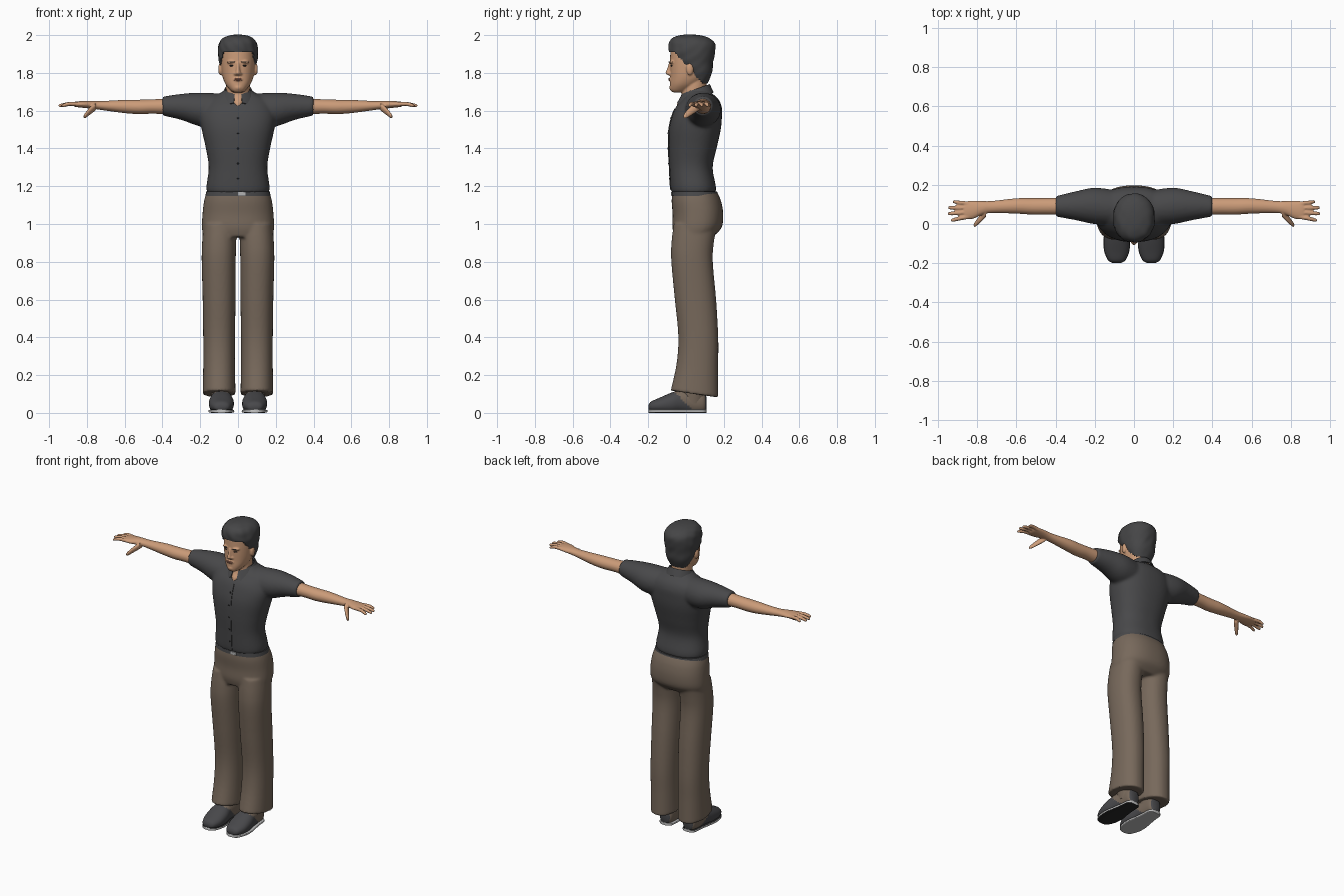
import bpy, bmesh, math
from mathutils import Vector, Matrix
from mathutils.bvhtree import BVHTree

cube = bpy.data.objects.get("Cube")
if cube:
    bpy.data.objects.remove(cube, do_unlink=True)


def material(name, r, g, b):
    m = bpy.data.materials.new(name)
    m.use_nodes = True
    m.diffuse_color = (r, g, b, 1)
    bsdf = m.node_tree.nodes["Principled BSDF"]
    bsdf.inputs["Base Color"].default_value = (r, g, b, 1)
    bsdf.inputs["Roughness"].default_value = 0.8
    return m


SKIN = material("skin", 0.60, 0.33, 0.19)
SHIRT = material("charcoal shirt", 0.065, 0.065, 0.068)
HAIR = material("dark hair", 0.06, 0.06, 0.062)
TROUSER = material("brown trousers", 0.185, 0.14, 0.105)
SHOE = material("dark shoe", 0.065, 0.065, 0.07)
SOLE = material("pale sole rim", 0.5, 0.5, 0.5)
LIP = material("lips", 0.42, 0.18, 0.12)
BLACK = material("black", 0.02, 0.02, 0.02)
METAL = material("buckle metal", 0.45, 0.45, 0.45)


def smooth_rows(rows, steps=5):
    """Catmull-Rom interpolation between the given sections."""
    rows = [Vector(r) for r in rows]
    out = []
    for i in range(len(rows) - 1):
        p0, p1, p2 = rows[max(i - 1, 0)], rows[i], rows[i + 1]
        p3 = rows[min(i + 2, len(rows) - 1)]
        for s in range(steps):
            t = s / steps
            out.append(0.5 * (2 * p1 + (p2 - p0) * t + (2 * p0 - 5 * p1 + 4 * p2 - p3) * t * t
                              + (3 * p1 - p0 - 3 * p2 + p3) * t ** 3))
    return out + [rows[-1]]


def loft(bm, rows, axis="z", n=40, power=2.0):
    """Closed tube; each row is position on axis, two centres, two radii."""
    rings = []
    for t, a, b, ra, rb in smooth_rows(rows):
        ring = []
        for k in range(n):
            c, s = math.cos(math.tau * k / n), math.sin(math.tau * k / n)
            u = a + ra * math.copysign(abs(c) ** (2 / power), c)
            v = b + rb * math.copysign(abs(s) ** (2 / power), s)
            ring.append(bm.verts.new({"x": (t, u, v), "y": (u, t, v), "z": (u, v, t)}[axis]))
        rings.append(ring)
    for low, high in zip(rings, rings[1:]):
        for k in range(n):
            bm.faces.new((low[k], low[k - 1], high[k - 1], high[k]))
    bm.faces.new(rings[0])
    bm.faces.new(rings[-1])
    return [v for ring in rings for v in ring]


def ball(bm, centre, size):
    m = Matrix.Translation(centre) @ Matrix.Diagonal((*size, 1))
    bmesh.ops.create_uvsphere(bm, u_segments=20, v_segments=12, radius=1, matrix=m)


def mirror(bm):
    geom = bmesh.ops.duplicate(bm, geom=bm.verts[:] + bm.edges[:] + bm.faces[:])["geom"]
    for v in geom:
        if isinstance(v, bmesh.types.BMVert):
            v.co.x *= -1


def finish(name, bm, mats, voxel=0, smooth=3, thick=0):
    """Turn the bmesh into an object, optionally fused into one skin."""
    bmesh.ops.recalc_face_normals(bm, faces=bm.faces[:])
    me = bpy.data.meshes.new(name)
    bm.to_mesh(me)
    bm.free()
    ob = bpy.data.objects.new(name, me)
    bpy.context.collection.objects.link(ob)
    if voxel:
        r = ob.modifiers.new("fuse", "REMESH")
        r.mode, r.voxel_size = "VOXEL", voxel
        s = ob.modifiers.new("soften", "SMOOTH")
        s.factor, s.iterations = 0.5, smooth
    if thick:
        s = ob.modifiers.new("thickness", "SOLIDIFY")
        s.thickness, s.offset = thick, 0
    if voxel or thick:
        deps = bpy.context.evaluated_depsgraph_get()
        baked = bpy.data.meshes.new_from_object(ob.evaluated_get(deps))
        ob.modifiers.clear()
        ob.data = baked
    ob.data.materials.clear()
    for m in mats:
        ob.data.materials.append(m)
    bpy.context.view_layer.objects.active = ob
    bpy.ops.object.select_all(action="DESELECT")
    ob.select_set(True)
    bpy.ops.object.shade_smooth_by_angle(angle=math.radians(50))
    return ob


def front_finder(ob):
    tree = BVHTree.FromPolygons([v.co for v in ob.data.vertices],
                                [p.vertices[:] for p in ob.data.polygons])
    return lambda x, z: tree.ray_cast(Vector((x, -2, z)), Vector((0, 1, 0)))[0].y


# Shirt: torso and both sleeves fused
bm = bmesh.new()
loft(bm, [(.08, .08, 1.60, .09, .09), (.2, .092, 1.606, .093, .089), (.3, .093, 1.62, .073, .069),
          (.4, .09, 1.624, .052, .05)], "x")
mirror(bm)
loft(bm, [(1.165, 0, .04, .163, .117), (1.2, 0, .038, .167, .12), (1.3, 0, .027, .155, .114),
          (1.4, 0, .035, .170, .127), (1.5, 0, .047, .192, .137), (1.57, 0, .058, .2, .132),
          (1.62, 0, .068, .185, .121), (1.66, 0, .076, .16, .096), (1.69, 0, .07, .1, .07),
          (1.71, 0, .06, .07, .06)], n=56, power=2.3)
shirt = finish("shirt", bm, [SHIRT], voxel=.009, smooth=6)
shirt_y = front_finder(shirt)

# Collar: open band with two dropped points
bm = bmesh.new()
prev = None
for k in range(41):
    a = math.radians(14 + 332 * k / 40)
    front = max(math.cos(a), 0)
    x, y = math.sin(a), -math.cos(a)
    tip = max(0, 1 - abs(front - .85) / .3)
    row = [bm.verts.new((x * r, .052 + y * ry, z)) for r, ry, z in (
        (.066, .07, 1.70 + .025 * y), (.07, .074, 1.712 + .025 * y),
        (.09, .092 + .012 * tip, 1.675 + .02 * y - .025 * tip))]
    if prev:
        for i in range(2):
            bm.faces.new((prev[i], row[i], row[i + 1], prev[i + 1]))
    prev = row
finish("collar", bm, [SHIRT], thick=.006)

# Button strip and buttons
bm = bmesh.new()
prev = None
for k in range(31):
    z = 1.18 + .43 * k / 30
    row = [bm.verts.new((x, shirt_y(x, z) - .002, z)) for x in (-.014, 0, .014)]
    if prev:
        for i in range(2):
            bm.faces.new((prev[i], prev[i + 1], row[i + 1], row[i]))
    prev = row
finish("button_strip", bm, [SHIRT], thick=.004)
bm = bmesh.new()
for k in range(5):
    z = 1.24 + .08 * k
    ball(bm, (0, shirt_y(0, z) - .004, z), (.005, .003, .005))
finish("buttons", bm, [BLACK])

# Trousers: legs with slanted hems fused to the hips
bm = bmesh.new()
for v in loft(bm, [(1.0, .095, .05, .088, .115), (.9, .1, .035, .09, .112), (.8, .102, .032, .09, .11),
                   (.6, .1, .05, .087, .11), (.4, .1, .065, .084, .106), (.25, .1, .06, .084, .11),
                   (.1, .1, .045, .087, .126)], power=2.2):
    v.co.z -= (v.co.y - .045) * .16 * max(0, 1 - v.co.z)
mirror(bm)
loft(bm, [(1.17, 0, .046, .166, .118), (1.12, 0, .055, .18, .131), (1.05, 0, .063, .188, .134),
          (.98, 0, .058, .191, .13), (.93, 0, .04, .182, .1)], n=56, power=2.3)
trousers = finish("trousers", bm, [TROUSER], voxel=.008, smooth=5)

# Belt and buckle
bm = bmesh.new()
loft(bm, [(1.148, 0, .047, .173, .124), (1.172, 0, .045, .168, .12)], n=56, power=2.3)
belt = finish("belt", bm, [SHIRT])
bm = bmesh.new()
bmesh.ops.create_cube(bm, size=1, matrix=Matrix.Translation((.02, front_finder(belt)(.02, 1.16) - .001, 1.16))
                      @ Matrix.Diagonal((.04, .008, .018, 1)))
finish("buckle", bm, [METAL])

# Arms and hands
bm = bmesh.new()
loft(bm, [(.36, .09, 1.622, .044, .042), (.45, .09, 1.622, .042, .038), (.52, .09, 1.62, .042, .038),
          (.6, .092, 1.622, .039, .035), (.72, .087, 1.627, .031, .024), (.77, .083, 1.631, .034, .021),
          (.82, .073, 1.633, .046, .018), (.86, .07, 1.634, .045, .014), (.872, .07, 1.634, .036, .008)], "x")
for base, tip, reach in ((.037, .02, .935), (.06, .053, .95), (.082, .083, .948), (.104, .113, .925)):
    loft(bm, [(.84, base, 1.634, .011, .012), (.89, (base + tip) / 2, 1.636, .011, .011),
              (reach - .01, tip, 1.628, .009, .009), (reach, tip, 1.626, .004, .004)], "x", n=14)
loft(bm, [(.755, .06, 1.622, .024, .022), (.785, .026, 1.597, .02, .02),
          (.81, -.001, 1.573, .014, .014), (.818, -.006, 1.567, .006, .006)], "x", n=16)
mirror(bm)
finish("arms_and_hands", bm, [SKIN], voxel=.0045, smooth=3)

# Head, neck, nose and ears
bm = bmesh.new()
ball(bm, (.094, .02, 1.82), (.011, .019, .032))
ball(bm, (.013, -.084, 1.795), (.009, .012, .008))
ball(bm, (.034, -.072, 1.857), (.026, .016, .009))
mirror(bm)
loft(bm, [(1.6, 0, .03, .02, .078), (1.64, 0, .025, .04, .072), (1.68, 0, .04, .06, .066),
          (1.76, 0, .047, .063, .062)])
loft(bm, [(1.697, 0, -.035, .025, .036), (1.71, 0, -.028, .042, .055), (1.74, 0, -.006, .066, .079),
          (1.78, 0, .014, .082, .097), (1.83, 0, .022, .089, .106), (1.88, 0, .025, .091, .109),
          (1.93, 0, .026, .088, .106), (1.965, 0, .022, .065, .08), (1.98, 0, .02, .03, .04)], power=2.15)
loft(bm, [(1.787, 0, -.082, .012, .012), (1.798, 0, -.09, .014, .019), (1.82, 0, -.085, .010, .016),
          (1.855, 0, -.078, .009, .012)], n=20)
ball(bm, (0, -.078, 1.765), (.026, .014, .012))
ball(bm, (0, -.07, 1.722), (.024, .019, .016))
head = finish("head", bm, [SKIN], voxel=.0045, smooth=4)
face_y = front_finder(head)

# Facial details: eyes, brows, lips
for name, mat, x, z, w, h in (("eye", BLACK, .035, 1.838, .013, .0035), ("eyebrow", HAIR, .035, 1.858, .02, .0035)):
    bm = bmesh.new()
    ball(bm, (x, face_y(x, z) + .001, z), (w, .004, h))
    bmesh.ops.rotate(bm, verts=bm.verts[:], cent=(x, face_y(x, z), z), matrix=Matrix.Rotation(.35, 3, "Z"))
    mirror(bm)
    finish(name + "s", bm, [mat])
bm = bmesh.new()
for z in (1.762, 1.769):
    ball(bm, (0, face_y(0, z) + .001, z), (.021, .004, .004))
finish("lips", bm, [LIP])

# Hair: shell trimmed along a slanted hairline
bm = bmesh.new()
loft(bm, [(1.745, 0, .068, .058, .042), (1.8, 0, .064, .083, .07), (1.85, 0, .04, .096, .1),
          (1.9, 0, .032, .103, .117), (1.95, 0, .031, .099, .12), (1.98, 0, .026, .08, .098),
          (1.995, 0, .022, .045, .06), (2.0, 0, .02, .012, .02)], n=64, power=2.15)
for v in bm.verts:
    wave = math.sin(v.co.x * 90 + v.co.z * 60) * math.sin(v.co.y * 70 - v.co.z * 40)
    v.co.x += .0025 * wave * (1 if v.co.x > 0 else -1)
    v.co.y -= .002 * wave
gone = []
for f in bm.faces:
    c = f.calc_center_median()
    if c.z < min(1.908, 1.865 - (c.y + .02) * 1.1):
        gone.append(f)
bmesh.ops.delete(bm, geom=gone, context="FACES")
finish("hair", bm, [HAIR], thick=.006)

# Shoes: uppers with covered heels, rimmed soles, socks
shape = [(-.198, .088, .03, .022, .012), (-.185, .088, .034, .043, .026), (-.14, .088, .04, .062, .04),
         (-.08, .088, .05, .066, .056), (-.03, .088, .06, .058, .062), (.03, .086, .06, .05, .065),
         (.09, .085, .06, .044, .06), (.108, .085, .05, .025, .035)]
bm = bmesh.new()
for v in loft(bm, shape, "y", power=2.2):
    v.co.z = max(v.co.z, .012)
mirror(bm)
shoes = finish("shoes", bm, [SHOE, TROUSER])
for p in shoes.data.polygons:
    p.material_index = int(p.center.y > .05 - p.center.z and p.center.y < .1)
bm = bmesh.new()
loft(bm, [(y, x, .009, w * 1.03, .009) for y, x, z, w, h in shape], "y", power=5)
mirror(bm)
soles = finish("soles", bm, [SOLE, BLACK])
for p in soles.data.polygons:
    p.material_index = int(p.normal.z < -.7)
bm = bmesh.new()
loft(bm, [(.05, .088, .035, .048, .06), (.16, .092, .045, .058, .075)])
mirror(bm)
finish("socks", bm, [TROUSER])
